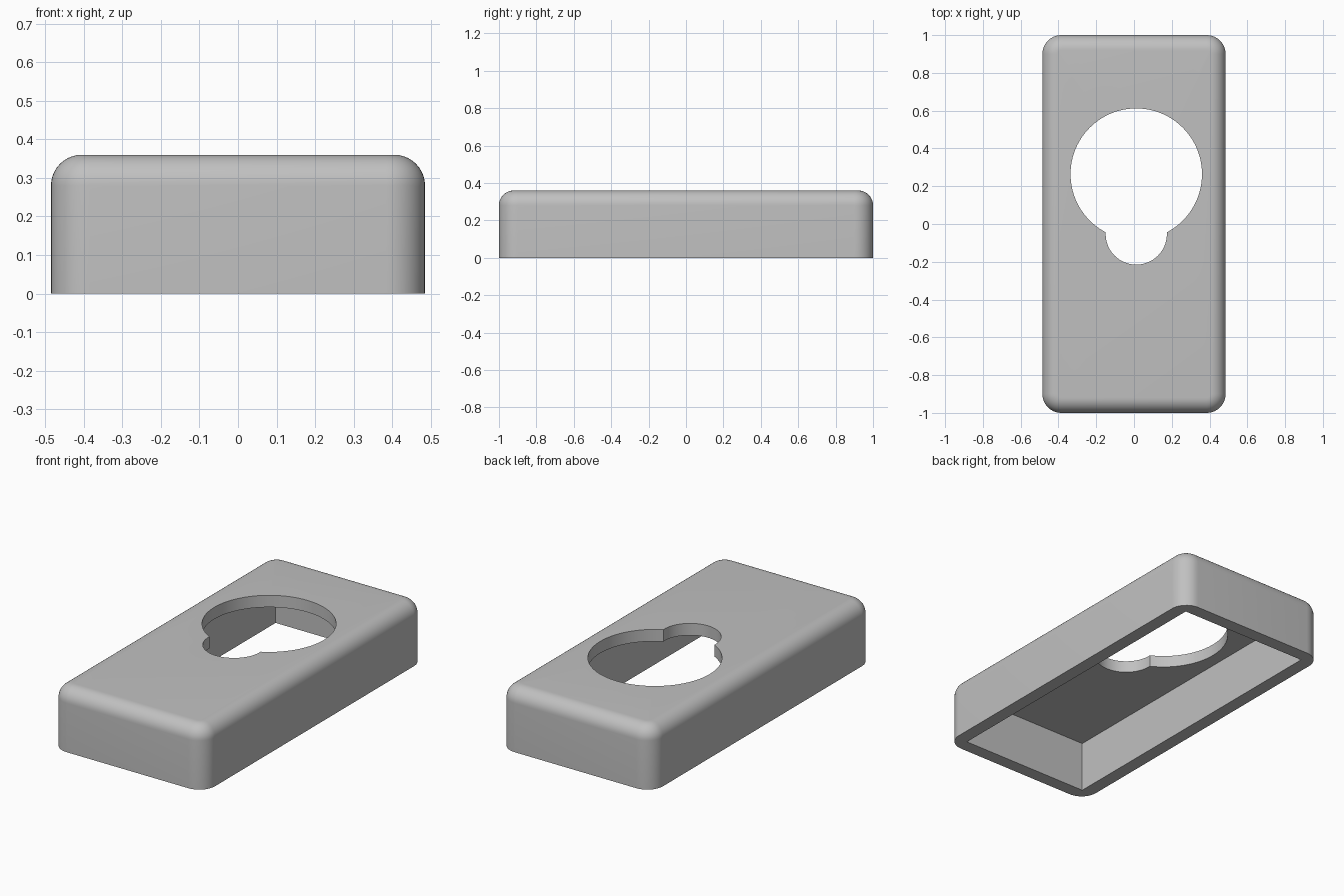
import bpy
import bmesh

if "Cube" in bpy.data.objects:
    bpy.data.objects.remove(bpy.data.objects["Cube"])

W, L, H = 0.97, 2.0, 0.36        # outer size
WALL, TOP = 0.077, 0.068         # side and top thickness
CORNER, ROUND = 0.1, 0.08        # plan corners, top edge

grey = bpy.data.materials.new("plain grey")
grey.use_nodes = True
colour = (0.53, 0.53, 0.53, 1)
grey.diffuse_color = colour
grey.node_tree.nodes["Principled BSDF"].inputs["Base Color"].default_value = colour


def box(name, size, z):
    """Box standing on height z."""
    bpy.ops.mesh.primitive_cube_add(size=1, location=(0, 0, z + size[2] / 2))
    ob = bpy.context.object
    ob.name = name
    ob.scale = size
    bpy.ops.object.transform_apply(location=True, scale=True)
    return ob


def hole(name, radius, y):
    bpy.ops.mesh.primitive_cylinder_add(vertices=96, radius=radius, depth=1,
                                        location=(0.012, y, H))
    ob = bpy.context.object
    ob.name = name
    return ob


# Outer cover: rounded upright corners, then rounded top rim
cover = box("cover", (W, L, H), 0)
cover.data.materials.append(grey)
bm = bmesh.new()
bm.from_mesh(cover.data)
upright = [e for e in bm.edges if abs(e.verts[0].co.z - e.verts[1].co.z) > 0.1]
bmesh.ops.bevel(bm, geom=upright, offset=CORNER, segments=10, profile=0.5,
                affect='EDGES')
rim = [e for e in bm.edges if all(v.co.z > H - 0.001 for v in e.verts)]
bmesh.ops.bevel(bm, geom=rim, offset=ROUND, segments=10, profile=0.5,
                affect='EDGES')
bm.to_mesh(cover.data)
bm.free()

# Open underside and the keyhole-shaped opening
cutters = [
    box("cavity_cutter", (W - 2 * WALL, L - 2 * WALL, H - TOP + 0.2), -0.2),
    hole("large_hole_cutter", 0.348, 0.264),
    hole("small_hole_cutter", 0.162, -0.053),
]
bpy.context.view_layer.objects.active = cover
for cutter in cutters:
    mod = cover.modifiers.new(cutter.name, 'BOOLEAN')
    mod.operation = 'DIFFERENCE'
    mod.solver = 'EXACT'
    mod.object = cutter
    bpy.ops.object.modifier_apply(modifier=mod.name)
    bpy.data.objects.remove(cutter)

cover.select_set(True)
bpy.ops.object.shade_smooth_by_angle(angle=0.6)
